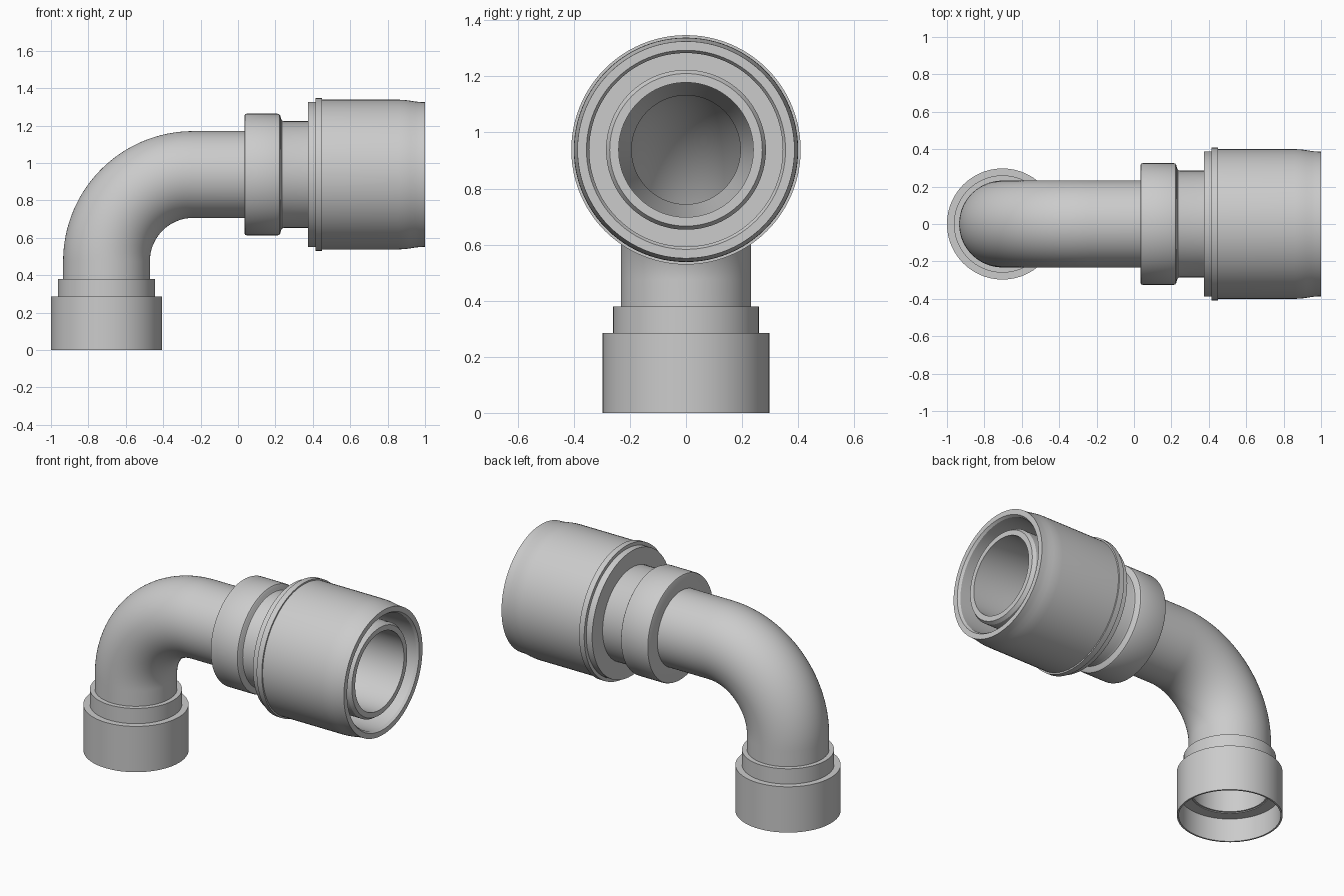
import bpy, bmesh, math
from mathutils import Vector

if "Cube" in bpy.data.objects:
    bpy.data.objects.remove(bpy.data.objects["Cube"])

SEG = 96
PIPE_X, PIPE_Z = -0.703, 0.938   # axes of the vertical and horizontal legs
BEND = 0.463


def finish(name, bm):
    bmesh.ops.recalc_face_normals(bm, faces=bm.faces)
    mesh = bpy.data.meshes.new(name)
    bm.to_mesh(mesh)
    bm.free()
    obj = bpy.data.objects.new(name, mesh)
    bpy.context.collection.objects.link(obj)
    bpy.ops.object.select_all(action='DESELECT')
    obj.select_set(True)
    bpy.context.view_layer.objects.active = obj
    bpy.ops.object.shade_smooth_by_angle(angle=math.radians(25))
    return obj


def bridge(bm, rings):
    # close a looped list of rings into a solid
    for i, a in enumerate(rings):
        b = rings[(i + 1) % len(rings)]
        for j in range(SEG):
            k = (j + 1) % SEG
            bm.faces.new((a[j], a[k], b[k], b[j]))


def ring(bm, centre, normal, radius):
    n, y = Vector(normal), Vector((0, 1, 0))
    u = y.cross(n)
    return [bm.verts.new(Vector(centre) + radius * (math.cos(a) * u + math.sin(a) * y))
            for a in (2 * math.pi * j / SEG for j in range(SEG))]


def lathe(name, profile, origin, axis):
    # closed profile of (radius, distance along axis)
    bm = bmesh.new()
    bridge(bm, [ring(bm, Vector(origin) + Vector(axis) * t, axis, r) for r, t in profile])
    return finish(name, bm)


# bent pipe: path runs up, through the 90 degree bend, then right
cx, cz = PIPE_X + BEND, PIPE_Z - BEND
path = [((PIPE_X, 0, 0.15), (0, 0, 1))]
for i in range(33):
    a = math.pi / 2 * i / 32
    path.append(((cx - BEND * math.cos(a), 0, cz + BEND * math.sin(a)),
                 (math.sin(a), 0, math.cos(a))))
path.append(((0.08, 0, PIPE_Z), (1, 0, 0)))
bm = bmesh.new()
outer = [ring(bm, p, n, 0.232) for p, n in path]
inner = [ring(bm, p, n, 0.212) for p, n in reversed(path)]
bridge(bm, outer + inner)
finish("elbow_pipe", bm)

# stepped socket at the lower end
lathe("lower_socket", [
    (0.297, 0), (0.297, 0.285), (0.26, 0.285), (0.26, 0.38),
    (0.222, 0.38), (0.222, 0.145), (0.287, 0.145), (0.287, 0)],
    (PIPE_X, 0, 0), (0, 0, 1))

# collar, neck and inner spigot with a tapering bore
lathe("collar_and_spigot", [
    (0.222, 0.035), (0.315, 0.035), (0.322, 0.038), (0.325, 0.046),
    (0.325, 0.212), (0.322, 0.221), (0.315, 0.226), (0.298, 0.23),
    (0.289, 0.235), (0.285, 0.245),
    (0.285, 0.955), (0.272, 0.975), (0.24, 0.975), (0.24, 0.5),
    (0.194, 0.3), (0.194, 0.07), (0.222, 0.07)],
    (0, 0, PIPE_Z), (1, 0, 0))

# outer sleeve with raised ring and drawn-in mouth
lathe("outer_sleeve", [
    (0.28, 0.375), (0.388, 0.375), (0.388, 0.415), (0.409, 0.415),
    (0.409, 0.45), (0.4, 0.45), (0.4, 0.86), (0.399, 0.89),
    (0.395, 0.92), (0.39, 0.95), (0.388, 0.97), (0.387, 1.0),
    (0.355, 1.0), (0.345, 0.985), (0.345, 0.52), (0.28, 0.52)],
    (0, 0, PIPE_Z), (1, 0, 0))
